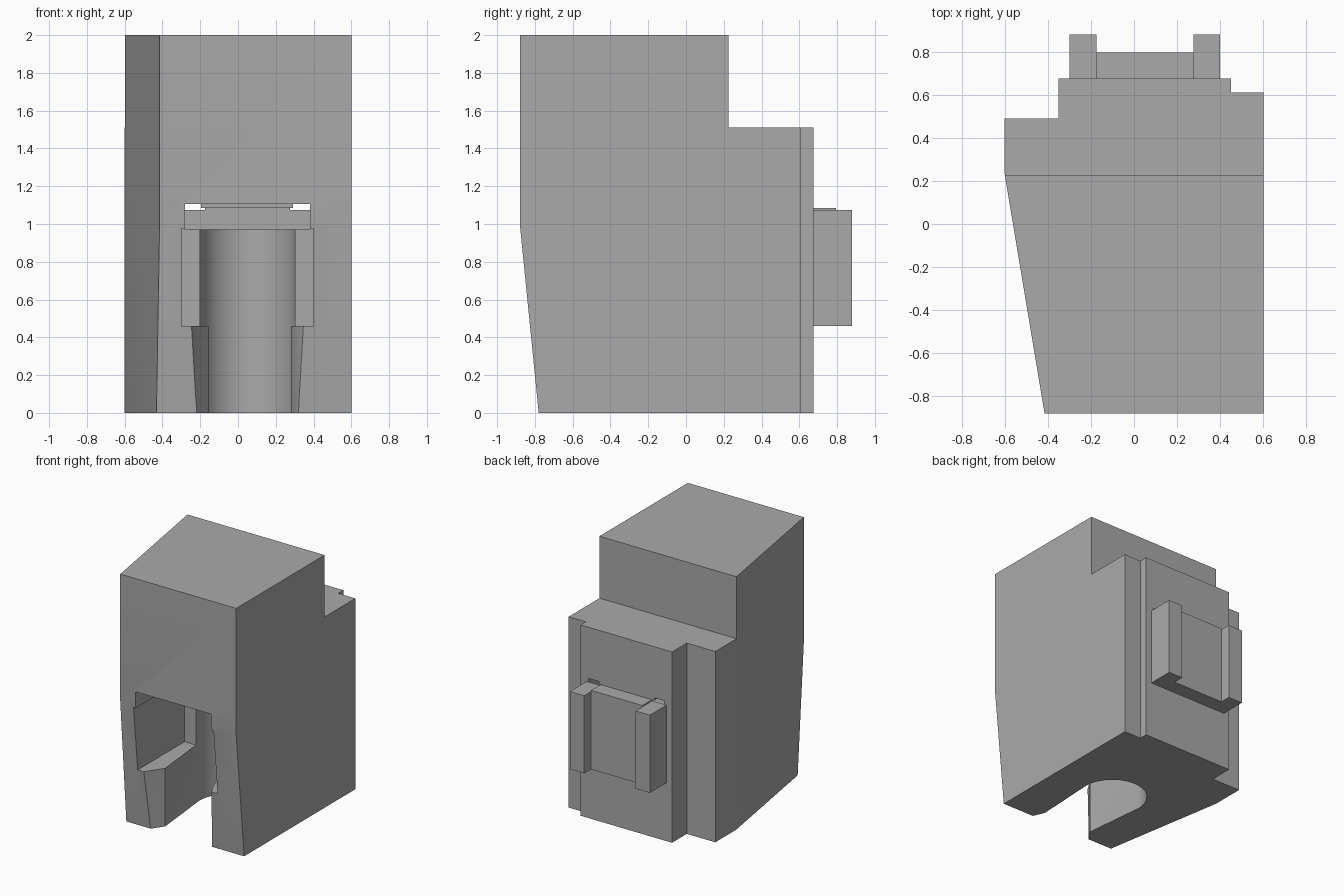
import bpy, bmesh, math
from mathutils import Vector

if "Cube" in bpy.data.objects:
    bpy.data.objects.remove(bpy.data.objects["Cube"])

grey = bpy.data.materials.new("grey")
grey.diffuse_color = (0.4, 0.4, 0.4, 1)
grey.use_nodes = True
grey.node_tree.nodes["Principled BSDF"].inputs["Base Color"].default_value = grey.diffuse_color


def prism(name, outline, direction):
    """Extrude a closed outline of 3D points along a direction."""
    bm = bmesh.new()
    face = bm.faces.new([bm.verts.new(p) for p in outline])
    new = bmesh.ops.extrude_face_region(bm, geom=[face])["geom"]
    bmesh.ops.translate(bm, vec=Vector(direction),
                        verts=[v for v in new if isinstance(v, bmesh.types.BMVert)])
    bmesh.ops.recalc_face_normals(bm, faces=bm.faces)
    mesh = bpy.data.meshes.new(name)
    bm.to_mesh(mesh)
    bm.free()
    mesh.materials.append(grey)
    obj = bpy.data.objects.new(name, mesh)
    bpy.context.collection.objects.link(obj)
    return obj


def plan(name, pts, z0, z1):
    return prism(name, [(x, y, z0) for x, y in pts], (0, 0, z1 - z0))


def box(name, x0, x1, y0, y1, z0, z1):
    return plan(name, [(x0, y0), (x1, y0), (x1, y1), (x0, y1)], z0, z1)


def boolean(obj, tool, operation):
    mod = obj.modifiers.new(operation, 'BOOLEAN')
    mod.operation, mod.solver, mod.object = operation, 'EXACT', tool
    bpy.context.view_layer.objects.active = obj
    bpy.ops.object.modifier_apply(modifier=mod.name)
    bpy.data.objects.remove(tool)


# Body: plan outline limited by the stepped, tapered side profile
body = plan("body", [(-.415, -.88), (.6, -.88), (.6, .61), (.45, .61), (.45, .675),
                     (-.35, .675), (-.35, .49), (-.6, .49), (-.6, .23)], 0, 2)
side = [(-.78, -.0), (.9, 0), (.9, 1.51), (.225, 1.51), (.225, 2), (-.88, 2), (-.88, 1)]
boolean(body, prism("side_profile", [(-1, y, z) for y, z in side], (2, 0, 0)), 'INTERSECT')

# Round channel with a pinched throat and flared mouth
cx, cy, r = .05, -.19, .255
arc = [(cx + r * math.cos(a), cy + r * math.sin(a))
       for a in (math.pi * i / 32 for i in range(33))]
mouth = [(-.155, -.69), (-.225, -.79), (-.29, -.9), (.39, -.9), (.325, -.79), (.28, -.69)]
boolean(body, plan("channel", arc + mouth, -.1, .975), 'DIFFERENCE')

# Wide front pocket and the slot running through to the back
boolean(body, box("pocket", -.3, .4, -1, -.24, .46, .975), 'DIFFERENCE')
boolean(body, box("slot", -.28, .38, -1, .8, .97, 1.105), 'DIFFERENCE')

# Rear latch: plate between two ears, with a lip at the slot
box("rear_plate", -.175, .275, .67, .795, .46, 1.085)
box("slot_lip", -.195, .29, .6, .675, 1.085, 1.105)
for name, x in (("left_ear", -.3), ("right_ear", .275)):
    box(name, x, x + .125, .67, .88, .46, 1.075)

# Smooth the channel wall while keeping edges sharp
bpy.ops.object.select_all(action='DESELECT')
body.select_set(True)
bpy.context.view_layer.objects.active = body
bpy.ops.object.shade_smooth_by_angle(angle=math.radians(30))
